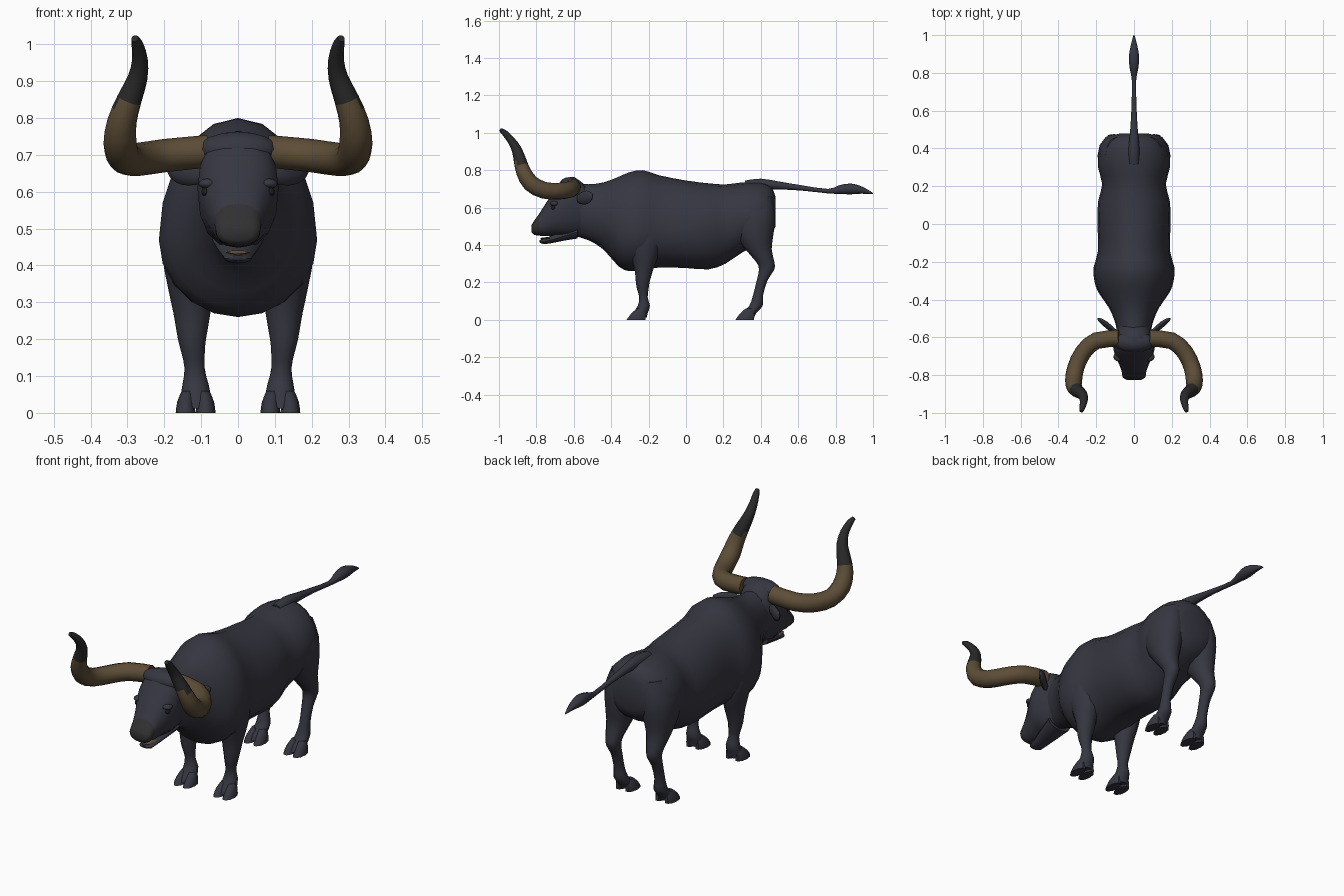
import bpy, bmesh, math
from mathutils import Vector

if "Cube" in bpy.data.objects:
    bpy.data.objects.remove(bpy.data.objects["Cube"])


def material(name, rgb):
    m = bpy.data.materials.new(name)
    m.diffuse_color = (*rgb, 1)
    m.use_nodes = True
    m.node_tree.nodes["Principled BSDF"].inputs["Base Color"].default_value = m.diffuse_color
    return m


HIDE = material("dark_hide", (0.037, 0.037, 0.053))
HORN = material("horn_brown", (0.108, 0.074, 0.038))
TIP = material("horn_tip_black", (0.024, 0.023, 0.024))
NOSE = material("muzzle_grey", (0.032, 0.030, 0.032))
EYE = material("eye_black", (0.012, 0.012, 0.014))


def smooth_rows(rows, steps):
    """Catmull-Rom interpolation of rows of numbers."""
    out = []
    for i in range(len(rows) - 1):
        p0, p1 = rows[max(i - 1, 0)], rows[i]
        p2, p3 = rows[i + 1], rows[min(i + 2, len(rows) - 1)]
        for k in range(steps):
            t = k / steps
            out.append([0.5 * (2 * b + (c - a) * t + (2 * a - 5 * b + 4 * c - d) * t * t
                               + (3 * b - a - 3 * c + d) * t ** 3)
                        for a, b, c, d in zip(p0, p1, p2, p3)])
    out.append(list(rows[-1]))
    return out


def loft(name, rings, mats=(HIDE,), rule=None, angle=50):
    """Skin a list of closed rings, cap both ends."""
    bm = bmesh.new()
    vs = [[bm.verts.new(p) for p in r] for r in rings]
    n = len(vs[0])
    for a, b in zip(vs, vs[1:]):
        for i in range(n):
            bm.faces.new((a[i], a[(i + 1) % n], b[(i + 1) % n], b[i]))
    bm.faces.new(vs[0][::-1])
    bm.faces.new(vs[-1])
    bmesh.ops.recalc_face_normals(bm, faces=bm.faces)
    if rule:
        for f in bm.faces:
            f.material_index = rule(f.calc_center_median())
    return finish(name, bm, mats, angle)


def finish(name, bm, mats, angle=50):
    me = bpy.data.meshes.new(name)
    bm.to_mesh(me)
    bm.free()
    for m in mats:
        me.materials.append(m)
    ob = bpy.data.objects.new(name, me)
    bpy.context.collection.objects.link(ob)
    bpy.ops.object.select_all(action='DESELECT')
    ob.select_set(True)
    bpy.context.view_layer.objects.active = ob
    bpy.ops.object.shade_smooth_by_angle(angle=math.radians(angle))
    return ob


def angles(n):
    return [2 * math.pi * i / n for i in range(n)]


def power(v, e):
    return math.copysign(abs(v) ** e, v)


def trunk(name, rows, n=20, e=1.0, steps=2, **kw):
    """Rows: y, bottom z, widest z, top z, half width."""
    rings = []
    for y, zb, zm, zt, w in smooth_rows(rows, steps):
        rings.append([(w * power(math.cos(a), e), y,
                       zm + power(math.sin(a), e) * (zt - zm if math.sin(a) > 0 else zm - zb))
                      for a in angles(n)])
    return loft(name, rings, **kw)


def limb(name, rows, side, n=12, steps=2, **kw):
    """Rows: z, centre x, half x, front y, back y."""
    rings = [[(side * (cx + hx * math.cos(a)), (y0 + y1) / 2 + (y1 - y0) / 2 * math.sin(a), z)
              for a in angles(n)] for z, cx, hx, y0, y1 in smooth_rows(rows, steps)]
    return loft(name, rings, **kw)


def tube(name, rows, side=1, n=12, flat=1.0, steps=2, **kw):
    """Rows: x, y, z, radius, along a path."""
    pts = smooth_rows(rows, steps)
    cs = [Vector((side * p[0], p[1], p[2])) for p in pts]
    rings, u = [], Vector((0, 0, 1))
    for i, c in enumerate(cs):
        d = (cs[min(i + 1, len(cs) - 1)] - cs[max(i - 1, 0)]).normalized()
        u = (u - d * u.dot(d)).normalized()
        v = d.cross(u)
        r = pts[i][3]
        rings.append([c + u * (r * math.cos(a)) + v * (r * flat * math.sin(a)) for a in angles(n)])
    return loft(name, rings, **kw)


def ball(name, loc, size, mat):
    bm = bmesh.new()
    bmesh.ops.create_uvsphere(bm, u_segments=14, v_segments=8, radius=1)
    for v in bm.verts:
        v.co = Vector([l + s * c for l, s, c in zip(loc, size, v.co)])
    return finish(name, bm, (mat,))


# Body from neck to rump
trunk("body", [
    (-0.60, .45, .60, .73, .085), (-0.52, .425, .58, .725, .10), (-0.44, .375, .54, .735, .135),
    (-0.36, .285, .48, .765, .19), (-0.30, .26, .47, .79, .21), (-0.23, .268, .47, .80, .214),
    (-0.14, .28, .48, .772, .19), (0.0, .277, .49, .745, .194), (0.12, .27, .50, .73, .19),
    (0.21, .30, .52, .724, .168), (0.30, .36, .54, .735, .19), (0.40, .41, .55, .735, .18),
    (0.455, .45, .56, .712, .135), (0.478, .50, .57, .66, .08)])

# Head, poll ridge and lower jaw
trunk("head", [
    (-0.54, .46, .60, .72, .085), (-0.60, .445, .61, .765, .102), (-0.655, .445, .61, .745, .11),
    (-0.70, .45, .59, .69, .098), (-0.745, .448, .54, .63, .078), (-0.785, .45, .515, .567, .064),
    (-0.812, .455, .495, .53, .06), (-0.825, .468, .49, .508, .04)],
    n=16, e=0.85, mats=(HIDE, NOSE), rule=lambda c: int(c.y < -0.79))
ball("poll_ridge", (0, -.625, .715), (.11, .055, .048), HIDE)
trunk("lower_jaw", [
    (-0.58, .435, .47, .51, .07), (-0.66, .422, .445, .48, .055), (-0.73, .408, .425, .445, .04),
    (-0.765, .406, .419, .432, .036), (-0.782, .414, .42, .427, .02)], n=12)
trunk("mouth_lining", [(-0.70, .43, .437, .445, .034), (-0.765, .43, .436, .441, .033),
                       (-0.777, .431, .434, .437, .02)], n=10, mats=(HORN,))

# Tail with tuft
tube("tail", [
    (0, .32, .715, .03), (0, .40, .725, .03), (0, .50, .718, .021), (0, .62, .705, .014),
    (0, .76, .688, .012), (0, .82, .696, .023), (0, .88, .70, .029), (0, .94, .693, .019),
    (0, 1.0, .675, .003)], n=10)

for s, tag in ((1, "left"), (-1, "right")):
    # Horn, black above its curve
    tube("horn_" + tag, [
        (.08, -.605, .71, .044), (.20, -.618, .698, .045), (.27, -.68, .688, .045),
        (.308, -.76, .693, .045), (.32, -.83, .73, .045), (.315, -.868, .79, .040),
        (.295, -.887, .85, .034), (.272, -.905, .91, .027), (.266, -.935, .96, .021),
        (.273, -.97, 1.0, .016), (.28, -.992, 1.016, .010)], s, n=12,
        mats=(HORN, TIP), rule=lambda c: int(c.z > 0.835))
    # Ear, a flattened leaf
    tube("ear_" + tag, [
        (.08, -.58, .645, .018), (.115, -.56, .65, .032), (.15, -.53, .655, .036),
        (.178, -.51, .663, .025), (.192, -.50, .672, .005)], s, n=10, flat=0.45)
    # Eye with brow, nostril
    ball("eye_" + tag, (s * .087, -.708, .60), (.013, .014, .012), EYE)
    ball("brow_" + tag, (s * .082, -.703, .622), (.026, .025, .014), HIDE)
    ball("nostril_" + tag, (s * .035, -.816, .495), (.013, .008, .009), EYE)

    # Front leg
    limb("front_leg_" + tag, [
        (.56, .125, .06, -.33, -.14), (.44, .135, .07, -.32, -.13), (.34, .13, .06, -.295, -.15),
        (.27, .125, .05, -.275, -.175), (.20, .125, .038, -.268, -.195), (.165, .122, .032, -.262, -.20),
        (.12, .118, .027, -.25, -.205), (.075, .115, .036, -.258, -.193), (.035, .115, .042, -.285, -.205),
        (.012, .115, .042, -.295, -.21)], s)
    # Hind leg with haunch and hock
    limb("hind_leg_" + tag, [
        (.66, .09, .06, .27, .46), (.56, .105, .085, .24, .477), (.46, .11, .08, .26, .468),
        (.38, .115, .06, .315, .458), (.31, .118, .042, .375, .472), (.27, .118, .035, .39, .473),
        (.21, .118, .028, .378, .435), (.13, .118, .026, .358, .412), (.075, .115, .035, .338, .41),
        (.035, .115, .04, .30, .375), (.012, .115, .04, .285, .365)], s)
    # Cloven hooves
    for leg, y in (("front", -.32), ("hind", .262)):
        for toe, dx in (("inner", -.027), ("outer", .027)):
            limb(f"{leg}_hoof_{toe}_{tag}", [
                (.06, .115 + dx * .8, .016, y + .055, y + .10),
                (.03, .115 + dx, .023, y + .022, y + .105),
                (0, .115 + dx, .027, y, y + .105)], s, n=10)
